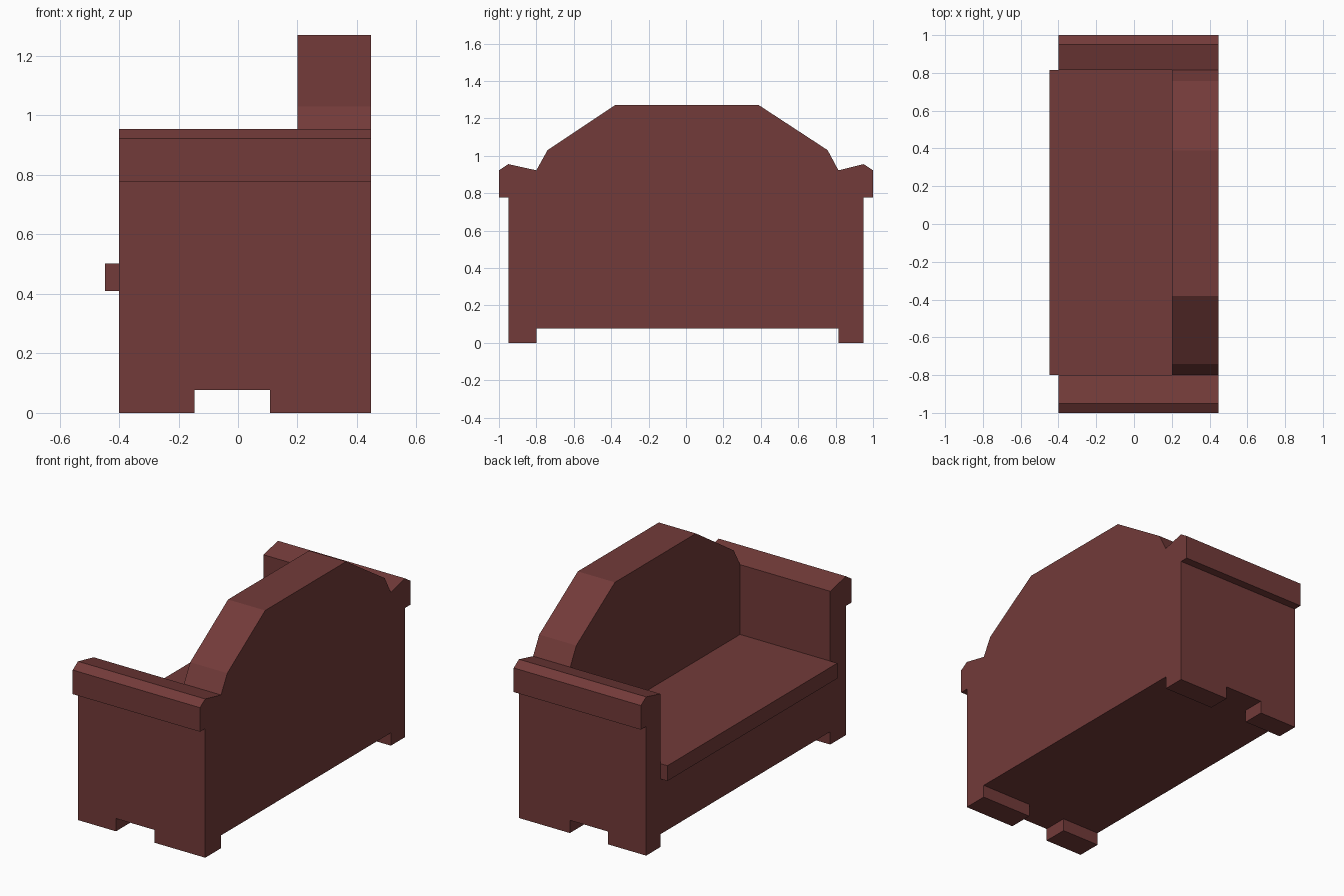
import bpy
import bmesh
from mathutils import Vector

if "Cube" in bpy.data.objects:
    bpy.data.objects.remove(bpy.data.objects["Cube"])

FRONT, REAR = -0.4, 0.447          # frame depth along x
LEFT_IN, RIGHT_IN = -0.8, 0.815    # inner faces of the two arms

upholstery = bpy.data.materials.new("upholstery")
upholstery.diffuse_color = (0.17, 0.043, 0.041, 1)
upholstery.use_nodes = True
upholstery.node_tree.nodes["Principled BSDF"].inputs["Base Color"].default_value = upholstery.diffuse_color


def prism(name, profile, axis, start, end):
    """Extrude a closed profile (y,z for axis x; x,z for axis y)."""
    bm = bmesh.new()
    if axis == "x":
        pts = [Vector((start, a, b)) for a, b in profile]
        step = Vector((end - start, 0, 0))
    else:
        pts = [Vector((a, start, b)) for a, b in profile]
        step = Vector((0, end - start, 0))
    face = bm.faces.new([bm.verts.new(p) for p in pts])
    ext = bmesh.ops.extrude_face_region(bm, geom=[face], use_keep_orig=True)
    verts = [g for g in ext["geom"] if isinstance(g, bmesh.types.BMVert)]
    bmesh.ops.translate(bm, verts=verts, vec=step)
    bmesh.ops.recalc_face_normals(bm, faces=bm.faces)
    mesh = bpy.data.meshes.new(name)
    bm.to_mesh(mesh)
    bm.free()
    mesh.materials.append(upholstery)
    obj = bpy.data.objects.new(name, mesh)
    bpy.context.collection.objects.link(obj)
    return obj


def rect(a0, a1, b0, b1):
    return [(a0, b0), (a1, b0), (a1, b1), (a0, b1)]


# Arms: side panel with a notch that leaves two feet, and a peaked overhanging cap
panel = [(FRONT, 0), (-0.147, 0), (-0.147, 0.077), (0.108, 0.077),
         (0.108, 0), (REAR, 0), (REAR, 0.777), (FRONT, 0.777)]
for side, s, inner in (("left", -1, LEFT_IN), ("right", 1, RIGHT_IN)):
    prism(f"{side}_arm_panel", panel, "y", inner, s * 0.95)
    cap = [(inner, 0.777), (s, 0.777), (s, 0.922), (s * 0.95, 0.955), (inner, 0.922)]
    prism(f"{side}_arm_cap", cap, "x", FRONT, REAR)

# Seat base between the arms
prism("seat_base", rect(LEFT_IN, RIGHT_IN, 0.077, 0.41), "x", FRONT, REAR)

# Seat cushion, overhanging the front
prism("seat_cushion", rect(LEFT_IN, RIGHT_IN, 0.41, 0.502), "x", -0.447, 0.2)

# Backrest with a faceted arched top
back = [(LEFT_IN, 0.41), (RIGHT_IN, 0.41), (RIGHT_IN, 0.922), (0.757, 1.03),
        (0.39, 1.27), (-0.38, 1.27), (-0.74, 1.03), (LEFT_IN, 0.922)]
prism("backrest", back, "x", 0.2, REAR)
